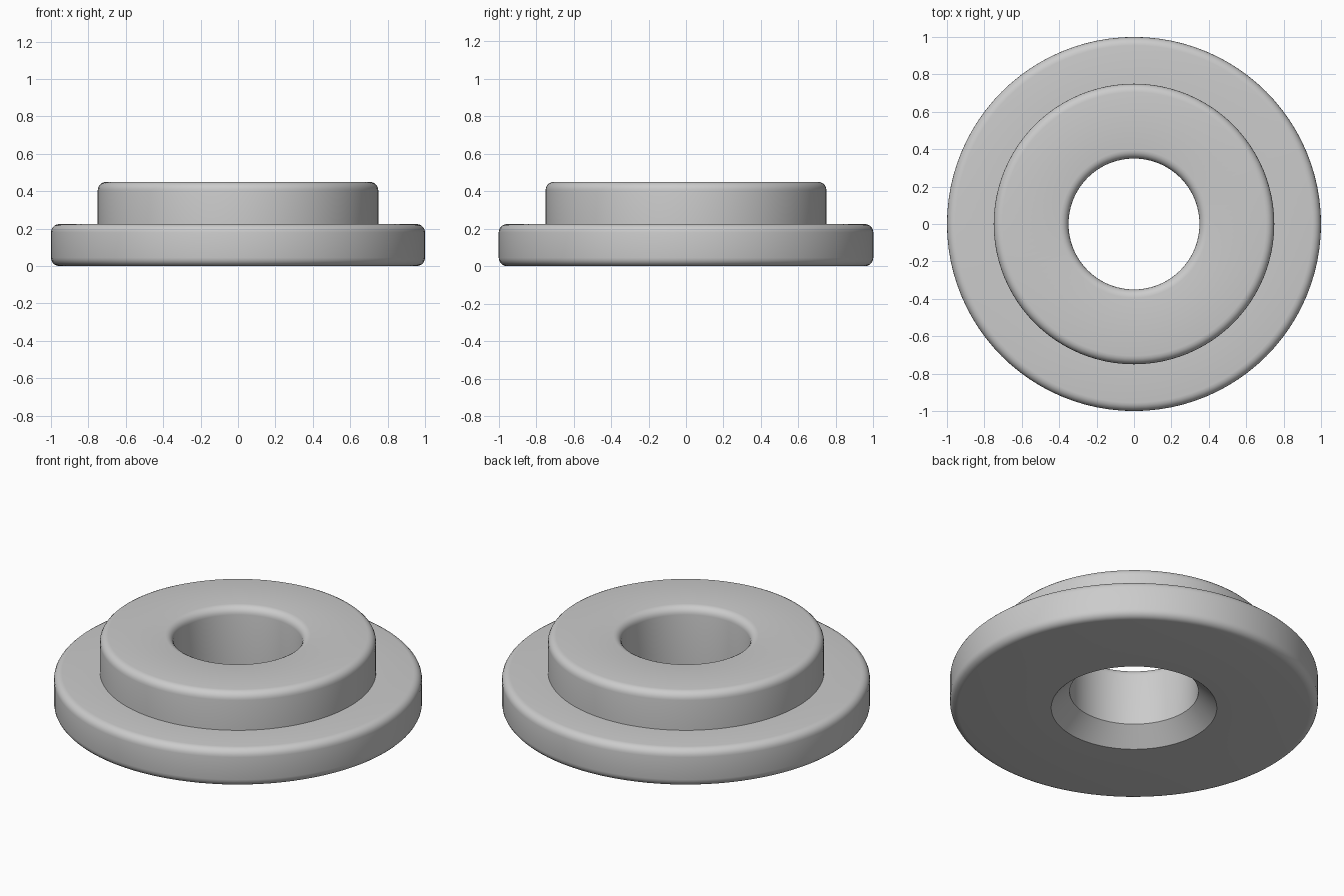
import bpy, bmesh
from math import cos, sin, pi, radians
from mathutils import Matrix, Vector

if "Cube" in bpy.data.objects:
    bpy.data.objects.remove(bpy.data.objects["Cube"])

SEGMENTS = 96
FILLET = 0.045


def arc(cx, cz, start, end, steps=5):
    """Fillet points (radius, height) around a centre."""
    pts = []
    for i in range(steps + 1):
        a = radians(start + (end - start) * i / steps)
        pts.append((cx + FILLET * cos(a), cz + FILLET * sin(a)))
    return pts


def lathe(name, profile):
    """Revolve a closed profile around z."""
    bm = bmesh.new()
    rings = []
    for s in range(SEGMENTS):
        a = 2 * pi * s / SEGMENTS
        rings.append([bm.verts.new((r * cos(a), r * sin(a), z)) for r, z in profile])
    n = len(profile)
    for s in range(SEGMENTS):
        here, there = rings[s], rings[(s + 1) % SEGMENTS]
        for i in range(n):
            j = (i + 1) % n
            bm.faces.new((here[i], there[i], there[j], here[j]))
    bmesh.ops.recalc_face_normals(bm, faces=bm.faces)
    mesh = bpy.data.meshes.new(name)
    bm.to_mesh(mesh)
    bm.free()
    obj = bpy.data.objects.new(name, mesh)
    bpy.context.collection.objects.link(obj)
    bpy.context.view_layer.objects.active = obj
    obj.select_set(True)
    bpy.ops.object.shade_smooth_by_angle(angle=radians(30))
    return obj


# Cross-section: flange, raised boss, rounded bore and countersunk underside
f = FILLET
profile = [(0.45, 0.0)]
profile += arc(1.0 - f, f, -90, 0)             # flange lower edge
profile += arc(1.0 - f, 0.225 - f, 0, 90)      # flange upper edge
profile += [(0.75, 0.225)]                     # sharp step
profile += arc(0.75 - f, 0.45 - f, 0, 90)      # boss upper edge
profile += arc(0.35 + f, 0.45 - f, 90, 180)    # bore upper edge
profile += [(0.35, 0.10)]                      # start of countersink
lathe("flanged_bushing", profile)
